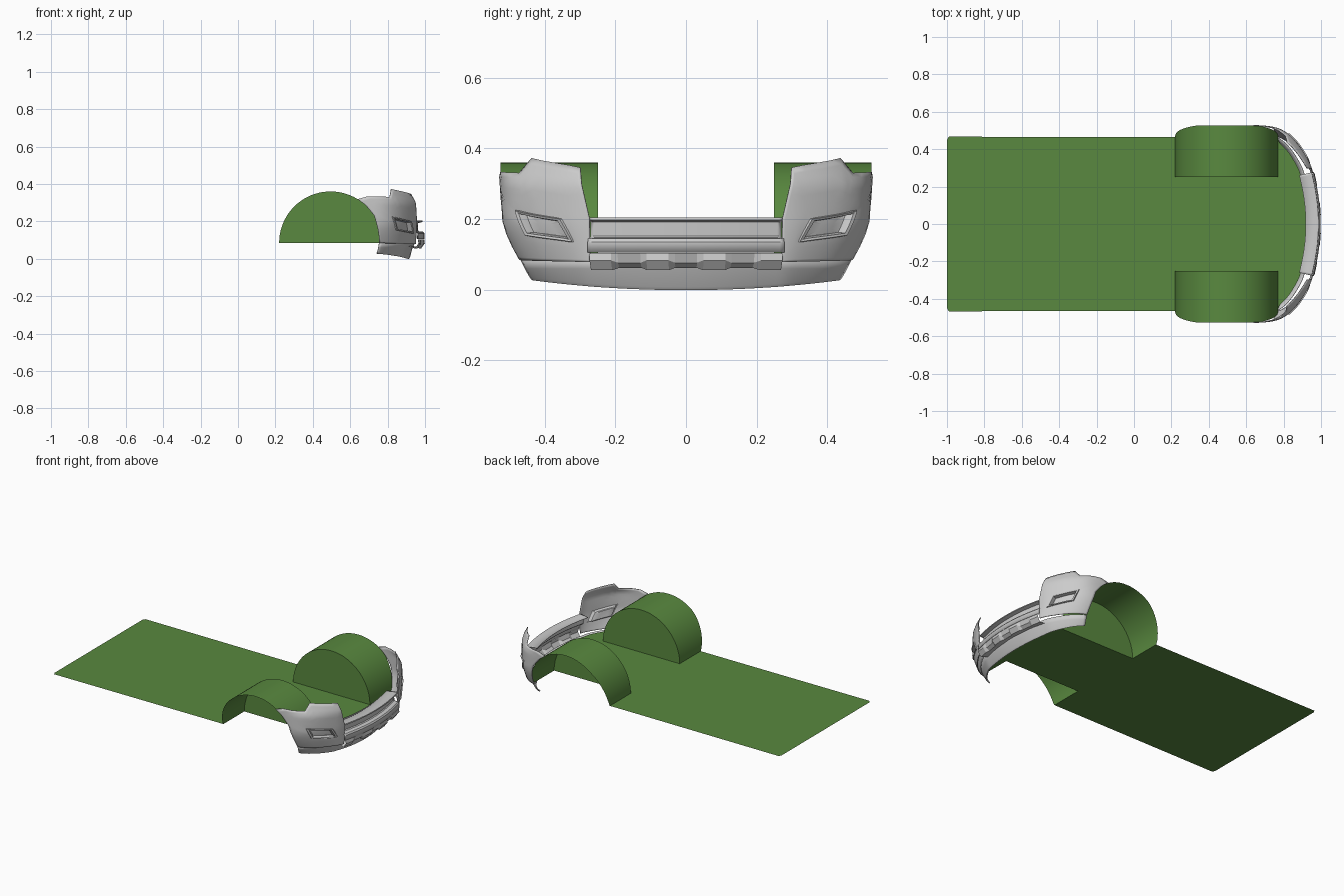
import bpy, bmesh, math
from mathutils import Vector

if "Cube" in bpy.data.objects:
    bpy.data.objects.remove(bpy.data.objects["Cube"])

green = bpy.data.materials.new("green")
green.diffuse_color = (0.10, 0.25, 0.05, 1)
green.use_nodes = True
green.node_tree.nodes["Principled BSDF"].inputs["Base Color"].default_value = green.diffuse_color

# Plan outline of the bumper, from the centre line back to the arch (x, y)
PLAN = [(.99, 0), (.983, .12), (.962, .24), (.935, .33), (.86, .445), (.77, .51), (.64, .527)]


def clamp(v, a=0.0, b=1.0):
    return max(a, min(b, v))


def plan(u):
    pts = [Vector((.983, -.12))] + [Vector(p) for p in PLAN] + [Vector((.5, .527))]
    i = int(clamp(math.floor(u), 0, len(PLAN) - 2))
    t = u - i
    a, b, c, d = pts[i:i + 4]
    return .5 * (2 * b + (c - a) * t + (2 * a - 5 * b + 4 * c - d) * t * t
                 + (3 * b - a - 3 * c + d) * t ** 3)


def surf(u, z, inset=0.0):
    """Point on the swept plan curve, moved inward by inset."""
    p = plan(u)
    t = (plan(u + .01) - plan(u - .01)).normalized()
    p = p - inset * Vector((t.y, -t.x))
    return Vector((p.x, p.y, z))


def corner_surf(u, z, inset=0.0):
    """Corner skin: leans in at the top and tucks under at the bottom."""
    if z > .3:
        inset += .035 * (z - .3) / .07 * clamp(5.5 - u)
    if z < .2:
        inset += .045 * ((.2 - z) / .12) ** 1.5 * clamp((u - 2) / 3, .15)
    return surf(u, z, inset)


def make(name, rows, closed=False, cap=False, mat=None, thick=0, mirror=True, angle=30):
    """Skin a list of equal-length point rows."""
    bm = bmesh.new()
    vs = [[bm.verts.new(p) for p in r] for r in rows]
    n = len(rows[0])
    for a, b in zip(vs, vs[1:]):
        for i in range(n if closed else n - 1):
            j = (i + 1) % n
            bm.faces.new((a[i], a[j], b[j], b[i]))
    if cap:
        bm.faces.new(vs[-1])
    return finish(name, bm, mat, thick, mirror, angle)


def finish(name, bm, mat=None, thick=0, mirror=True, angle=30):
    bmesh.ops.remove_doubles(bm, verts=bm.verts, dist=1e-5)
    bmesh.ops.recalc_face_normals(bm, faces=bm.faces)
    me = bpy.data.meshes.new(name)
    bm.to_mesh(me)
    bm.free()
    ob = bpy.data.objects.new(name, me)
    bpy.context.collection.objects.link(ob)
    if mat:
        me.materials.append(mat)
    bpy.ops.object.select_all(action='DESELECT')
    ob.select_set(True)
    bpy.context.view_layer.objects.active = ob
    bpy.ops.object.shade_smooth_by_angle(angle=math.radians(angle))
    if mirror:
        m = ob.modifiers.new("mirror", 'MIRROR')
        m.use_axis = (False, True, False)
        m.merge_threshold = .0005
    if thick:
        s = ob.modifiers.new("thickness", 'SOLIDIFY')
        s.thickness = thick
        s.offset = 0
    return ob


# Floor sheet with arch cut-outs and a rounded nose
FLOOR_Z, CX, R = .085, .495, .275
half = [(-1, 0), (-1, .45), (-.99, .467), (.05, .464), (CX - R, .464), (CX - R, .25),
        (CX + R, .25), (CX + R, .455)]
half += [tuple(surf(u / 4, 0, .065)[:2]) for u in range(18, -1, -1)]
bm = bmesh.new()
bm.faces.new([bm.verts.new((x, y, FLOOR_Z)) for x, y in half])
finish("floor", bm, green)

# Wheel arches: half-round liners, outer edge following the body side
rows = []
for k in range(41):
    a = math.pi * k / 40
    x, z = CX + R * math.cos(a), FLOOR_Z + R * math.sin(a)
    y = .466 + .06 * clamp(math.sin(a) * 1.25) ** .8
    rows.append([(x, .25, z), (x, y, z)])
make("wheel_arch", rows, mat=green)
bm = bmesh.new()
bm.faces.new([bm.verts.new(r[0]) for r in rows])
finish("wheel_arch_inner_wall", bm, green)

# Bumper corner: rings blended from the panel outline to the fog light opening
N = 12


def sample(keys):
    out = []
    for k in range(N):
        t = k / N * (len(keys) - 1)
        i = int(t)
        out.append(Vector(keys[i]).lerp(Vector(keys[i + 1]), t - i))
    return out


arch_edge = []
for u in (6, 5.7, 5.35, 5):
    x = plan(u).x
    arch_edge.append((u, FLOOR_Z + math.sqrt(max(0, R * R - (x - CX) ** 2))))
A = (2.35, .078)
T = (6, .335)
outer = (sample([A, (2.35, .2), (2.75, .345)])
         + sample([(2.75, .345), (4.2, .372), (4.5, .33), T])
         + sample([arch_edge[0] if k == 0 else arch_edge[k] for k in range(4)])
         + sample([arch_edge[3], A]))
q = [(2.9, .135), (3.2, .200), (4.45, .225), (4.15, .155)]
fog = [p for i in range(4) for p in sample([q[i], q[(i + 1) % 4]])]
cen = sum((Vector(p) for p in q), Vector((0, 0))) / 4
rows = []
for f in (0, .12, .25, .4, .55, .7, .85, 1):
    rows.append([corner_surf(*a.lerp(b, f)) for a, b in zip(outer, fog)])
for s, depth in ((.96, -.006), (.85, -.004), (.80, .008), (.76, .02), (.68, .022), (.3, .022)):
    rows.append([corner_surf(*cen.lerp(b, s), depth) for b in fog])
make("bumper_corner", rows, closed=True, cap=True, thick=.005)

# Centre beam: flange, recess and front ledge
PROFILE = [(.072, .203), (.005, .203), (.004, .198), (.028, .192), (.03, .152), (.024, .146),
           (0, .143), (-.006, .135), (-.006, .105)]
us = [2.4 * k / 16 for k in range(17)]
make("centre_beam", [[surf(u, z, d) for d, z in PROFILE] for u in us], thick=.003)

# Toothed strip below the beam (alternating blocks and gaps)
cols, W = [], .08
for k in range(4):
    low = k % 2
    y0 = 0 if k == 0 else (k - .5) * W + .009
    y1 = (k + .5) * W - .009 if k < 3 else .28
    cols += [(y0, low), (y1, low)]
rows = []
for y, w in cols:
    u = y / .12
    d = -.010 if w else .004
    rows.append([surf(u, .104, -.006), surf(u, .083 if w else .076, d),
                 surf(u, .055 if w else .062, d + .02), surf(u, .07, .065)])
make("toothed_strip", rows, angle=15)

# Lower lip under the bumper
rows = []
for k in range(25):
    u = 5 * k / 24
    y = surf(u, 0, .06).y
    zb = .028 * (y / .45) ** 2
    rows.append([surf(u, .085, .045), surf(u, .06, .058), surf(u, zb + .008, .072),
                 surf(u, zb, .078), surf(u, zb + .004, .084)])
make("lower_lip", rows, thick=.003)
